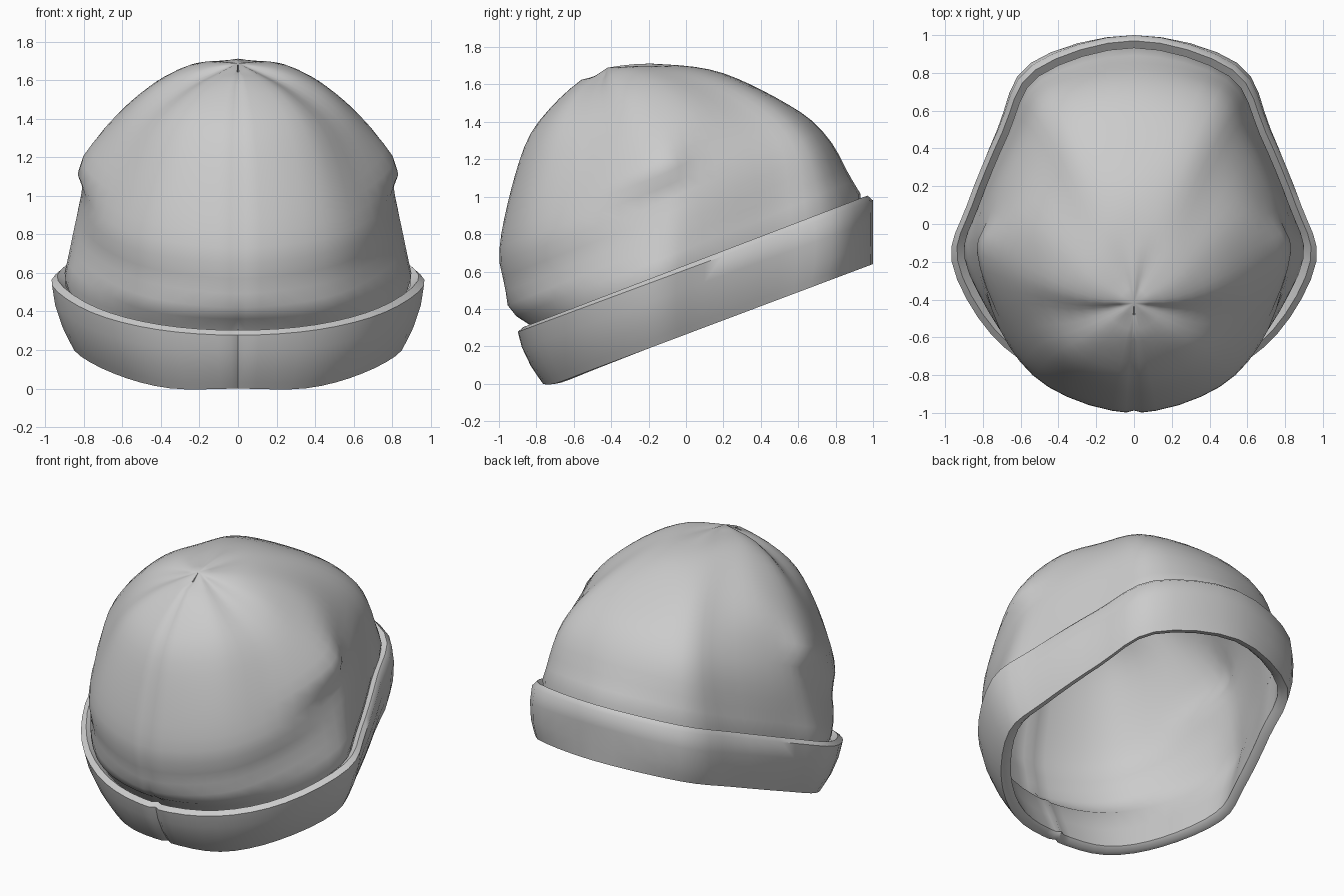
import bpy, bmesh, math
from mathutils import Vector as V

if "Cube" in bpy.data.objects:
    bpy.data.objects.remove(bpy.data.objects["Cube"])


def spline(p0, p1, p2, p3, t):
    a, b, c = p2 - p0, 2 * p0 - 5 * p1 + 4 * p2 - p3, 3 * (p1 - p2) + p3 - p0
    return p1 + (a + (b + c * t) * t) * t / 2


def resample(pts, n):
    """Even points along a smooth curve through pts."""
    q = [2 * pts[0] - pts[1]] + pts + [2 * pts[-1] - pts[-2]]
    fine = [spline(*q[i:i + 4], j / 12) for i in range(len(pts) - 1) for j in range(12)] + [pts[-1]]
    d = [0]
    for a, b in zip(fine, fine[1:]):
        d.append(d[-1] + (b - a).length)
    out, i = [], 0
    for k in range(n):
        s = d[-1] * k / (n - 1)
        while i < len(fine) - 2 and d[i + 1] < s:
            i += 1
        out.append(fine[i].lerp(fine[i + 1], min(1, (s - d[i]) / max(1e-9, d[i + 1] - d[i]))))
    return out


def around(ring, groove):
    """Smooth half loop from front centre to back centre, with a pinched front seam."""
    flip = lambda p: V((-p.x, p.y, p.z))
    q = [flip(ring[1])] + ring + [flip(ring[-2])]
    out = []
    for i in range(len(ring) - 1):
        out.append(ring[i].copy())
        if i == 0:  # extra column beside the seam
            out.append(spline(*q[:4], .09))
        out += [spline(*q[i:i + 4], j / 4) for j in range(1, 4)]
    out.append(ring[-1].copy())
    out[0].y += groove
    for p in out:
        p.x = max(p.x, 0)
    return out


def loft(name, rings, groove):
    bm = bmesh.new()
    rows = [[bm.verts.new(p) for p in around(r, groove)] for r in rings]
    for a, b in zip(rows, rows[1:]):
        for i in range(len(a) - 1):
            bm.faces.new((a[i], a[i + 1], b[i + 1], b[i]))
    bmesh.ops.remove_doubles(bm, verts=bm.verts, dist=0.0005)
    geom = bm.verts[:] + bm.edges[:] + bm.faces[:]
    bmesh.ops.mirror(bm, geom=geom, axis='X', merge_dist=0.0005)
    bmesh.ops.recalc_face_normals(bm, faces=bm.faces)
    me = bpy.data.meshes.new(name)
    bm.to_mesh(me)
    bm.free()
    ob = bpy.data.objects.new(name, me)
    bpy.context.collection.objects.link(ob)
    bpy.context.view_layer.objects.active = ob
    ob.select_set(True)
    bpy.ops.object.shade_smooth_by_angle(angle=0.9)
    ob.select_set(False)


def shift(ring, s, dz):
    """Scale a ring about the head axis and lift it."""
    return [V((p.x * s, (p.y - .05) * s + .05, p.z + dz)) for p in ring]


def mix(a, b, f):
    return [p.lerp(q, f) for p, q in zip(a, b)]


# Cuff guide loops: a plan outline laid on two tilted planes
plan = [(0, -.9), (.42, -.82), (.76, -.58), (.965, -.2), (.885, .1), (.72, .5), (.54, .84), (0, 1)]
top = [V((x, y, .61 + .37 * y)) for x, y in plan]
low = []
for x, y in plan:
    s = max(.85, .9 + .1 * y)
    low.append(V((x * s, y * s, max(0, .264 + .376 * y * s))))
base = shift(top, .93, .035)
inner = shift(low, .93, .03)

# Crown: panel lines from the top seam junction down to the cuff
pole = V((0, -.42, 1.69))
front_seam = [(0, y, z) for y, z in ((-.48, 1.645), (-.56, 1.625), (-.73, 1.47), (-.86, 1.28),
                                     (-.965, .92), (-1, .66), (-.955, .43))]
back_line = [(0, y, z) for y, z in ((-.36, 1.7), (-.15, 1.71), (.2, 1.66), (.6, 1.46),
                                    (.77, 1.3), (.87, 1.12))]
front_inner = [(.2, -.6, 1.55), (.36, -.74, 1.3), (.45, -.86, .8), (.44, -.82, .45)]
front_outer = [(.3, -.48, 1.54), (.55, -.48, 1.31), (.7, -.56, .88)]
side_ridge = [(.25, -.4, 1.64), (.5, -.31, 1.51), (.815, -.16, 1.17), (.805, -.16, 1)]
back_side = [(.25, -.3, 1.675), (.47, -.1, 1.56), (.66, .03, 1.36), (.78, .08, 1.05)]
back_outer = [(.22, -.15, 1.685), (.42, .2, 1.52), (.58, .44, 1.24)]
back_inner = [(.14, 0, 1.69), (.3, .4, 1.54), (.43, .67, 1.3)]
lines = (front_seam, front_inner, front_outer, side_ridge, back_side, back_outer, back_inner, back_line)

N = 22
cols = [resample([pole] + [V(p) for p in l] + [b], N) for l, b in zip(lines, base)]
# Slack folds above the cuff at the front
for col in cols[:3]:
    for r, p in enumerate(col):
        f = (r / (N - 1) - .78) / .22
        if f > 0:
            p.xy *= 1 - .015 * math.sin(f * math.tau)
body = [list(r) for r in zip(*cols)]
loft("crown", body + [mix(base, inner, .5), inner], .012)

# Folded cuff: inner hem, rounded outer wall, lip tucked against the crown
cuff = [inner, shift(low, .96, .004), low]
for f in (.12, .35, .7):
    ring = shift(mix(low, top, f), 1 + .025 * math.sin(f * math.pi), 0)
    for p in ring:
        p.y = min(p.y, 1)
    cuff.append(ring)
cuff += [top, shift(mix(top, base, .45), 1, .01), shift(base, .995, -.04)]
loft("folded_cuff", cuff, .022)
